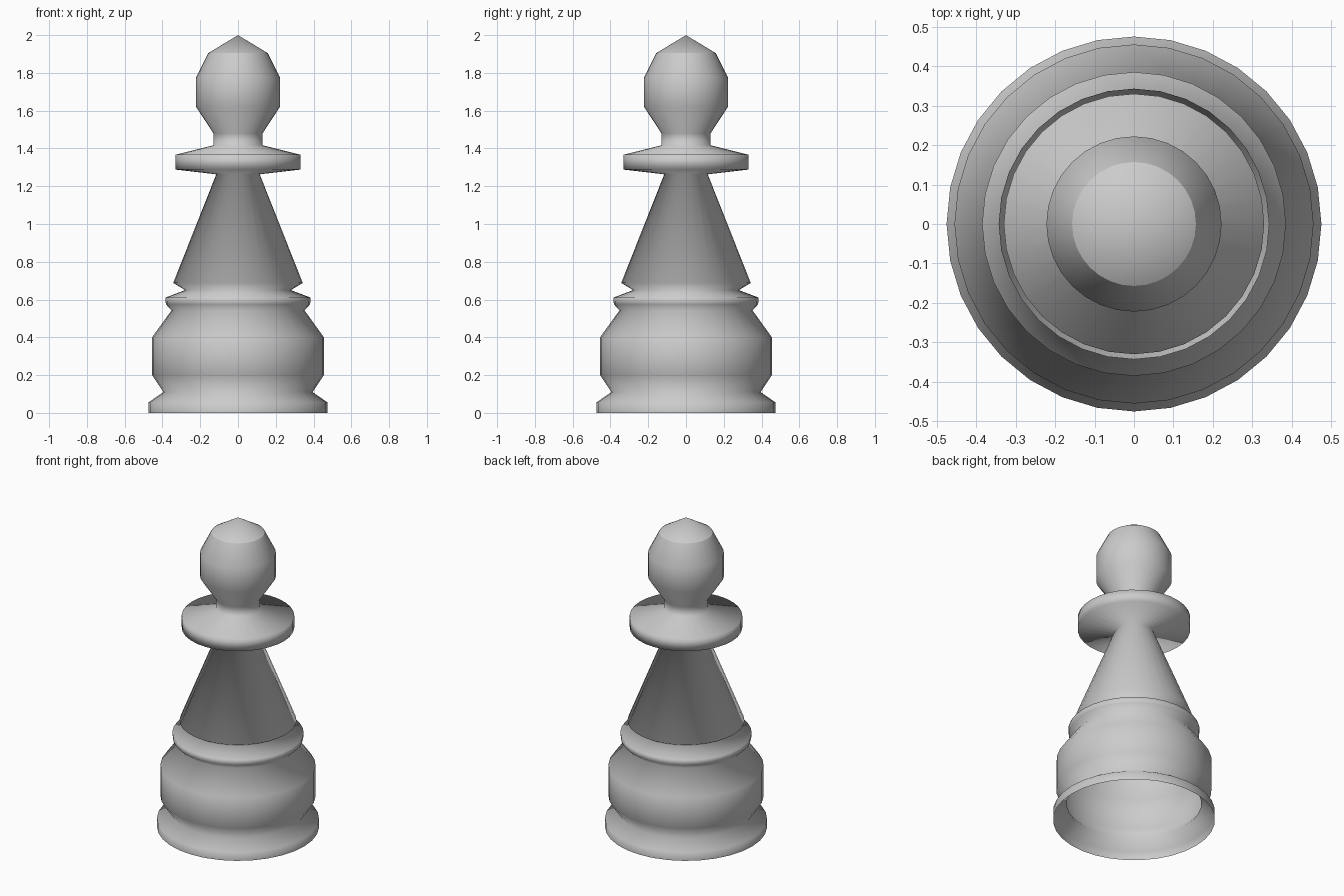
import bpy, bmesh
from math import tau
from mathutils import Vector

if "Cube" in bpy.data.objects:
    bpy.data.objects.remove(bpy.data.objects["Cube"])

SIDES = 32

# Half outline (radius, height), from the open bottom rim up to the tip
profile = [
    (0.475, 0.0), (0.475, 0.055), (0.395, 0.11),      # foot
    (0.455, 0.20), (0.455, 0.40), (0.352, 0.543),     # drum
    (0.382, 0.575), (0.385, 0.61), (0.28, 0.65),      # belt
    (0.343, 0.688), (0.115, 1.263),                   # tapered stem
    (0.33, 1.288), (0.33, 1.367), (0.13, 1.417),      # collar
    (0.13, 1.48), (0.222, 1.62), (0.222, 1.775),      # neck and head
    (0.157, 1.905), (0.0, 2.0),                       # pointed cap
]

# Lathe the outline around z
bm = bmesh.new()
verts = [bm.verts.new((r, 0, z)) for r, z in profile]
edges = [bm.edges.new(pair) for pair in zip(verts, verts[1:])]
bmesh.ops.spin(bm, geom=verts + edges, cent=(0, 0, 0), axis=(0, 0, 1),
               angle=tau, steps=SIDES, use_duplicate=False)
bmesh.ops.remove_doubles(bm, verts=bm.verts, dist=0.0005)

# Face the surface outward, judged on the foot wall
bm.normal_update()
wall = min(bm.faces, key=lambda f: f.calc_center_median().z)
centre = wall.calc_center_median()
if wall.normal.dot(Vector((centre.x, centre.y, 0))) < 0:
    bmesh.ops.reverse_faces(bm, faces=bm.faces)

# Smooth shading, with a crease around the cap
for face in bm.faces:
    face.smooth = True
for edge in bm.edges:
    if all(abs(v.co.z - 1.905) < 0.001 for v in edge.verts):
        edge.smooth = False

mesh = bpy.data.meshes.new("pawn_body")
bm.to_mesh(mesh)
bm.free()
pawn = bpy.data.objects.new("pawn_body", mesh)
bpy.context.collection.objects.link(pawn)
